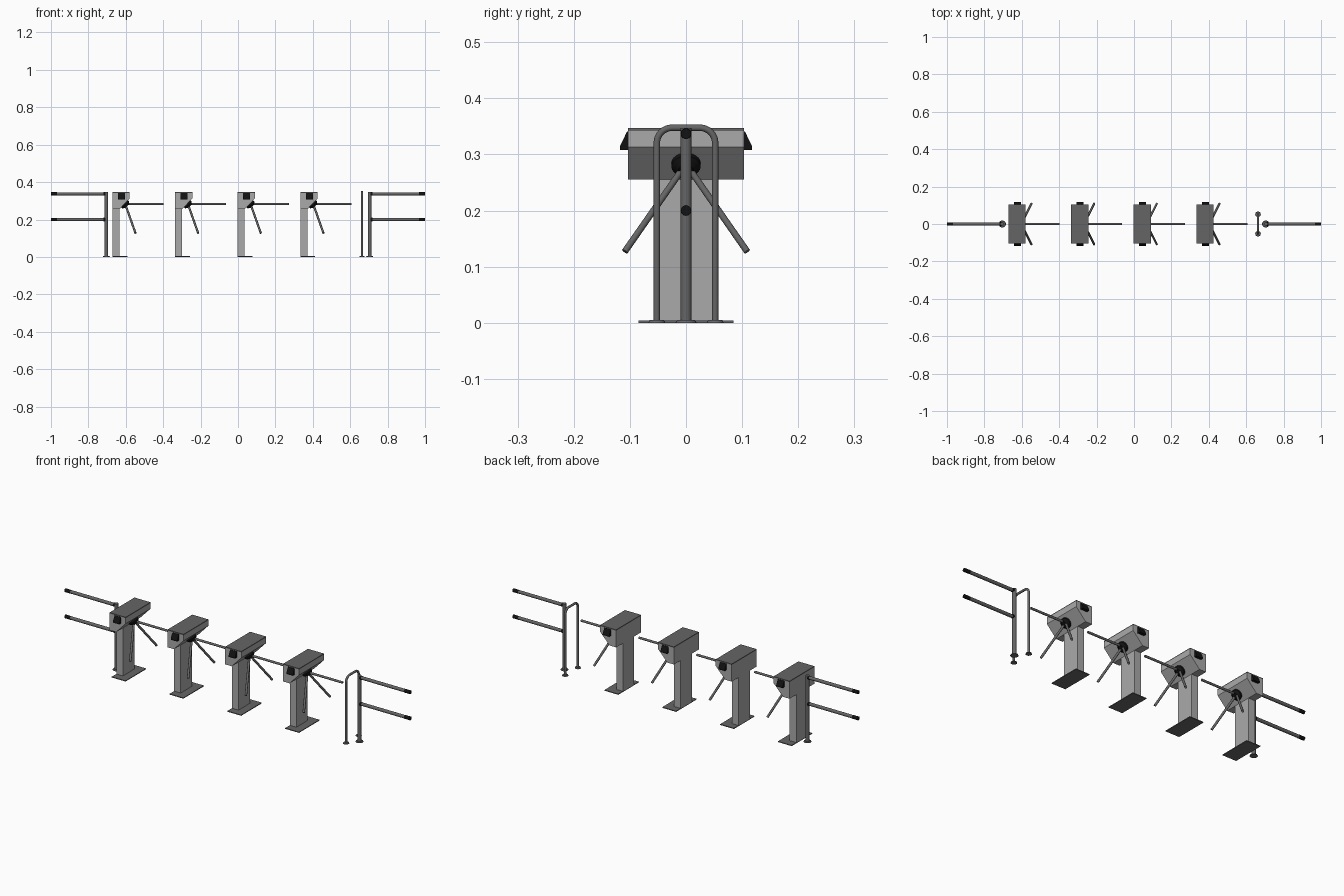
import bpy, bmesh, math
from mathutils import Vector

cube = bpy.data.objects.get("Cube")
if cube:
    bpy.data.objects.remove(cube, do_unlink=True)


def material(name, value):
    m = bpy.data.materials.new(name)
    m.use_nodes = True
    colour = (value, value, value, 1)
    m.diffuse_color = colour
    m.node_tree.nodes["Principled BSDF"].inputs["Base Color"].default_value = colour
    return m


STEEL = material("light steel", 0.40)
DARK = material("dark steel", 0.13)
BLACK = material("black plastic", 0.006)


def finish(name, bm, mat, smooth=False):
    bmesh.ops.recalc_face_normals(bm, faces=bm.faces)
    mesh = bpy.data.meshes.new(name)
    bm.to_mesh(mesh)
    bm.free()
    mesh.materials.append(mat)
    ob = bpy.data.objects.new(name, mesh)
    bpy.context.collection.objects.link(ob)
    if smooth:
        bpy.ops.object.select_all(action='DESELECT')
        ob.select_set(True)
        bpy.context.view_layer.objects.active = ob
        bpy.ops.object.shade_smooth_by_angle(angle=math.radians(40))
    return ob


def prism(name, points, axis, lo, hi, mat):
    """Extrude a profile along x (points are y, z) or along y (points are x, z)."""
    bm = bmesh.new()
    place = (lambda a, b: (lo, a, b)) if axis == "x" else (lambda a, b: (a, lo, b))
    face = bm.faces.new([bm.verts.new(place(a, b)) for a, b in points])
    new = bmesh.ops.extrude_face_region(bm, geom=[face])["geom"]
    shift = Vector((hi - lo, 0, 0)) if axis == "x" else Vector((0, hi - lo, 0))
    bmesh.ops.translate(bm, vec=shift, verts=[v for v in new if isinstance(v, bmesh.types.BMVert)])
    return finish(name, bm, mat)


def box(name, x0, x1, half_y, z0, z1, mat):
    return prism(name, [(x0, z0), (x1, z0), (x1, z1), (x0, z1)], "y", -half_y, half_y, mat)


def rod(name, a, b, r, mat, r2=None, sides=20):
    a, b = Vector(a), Vector(b)
    bm = bmesh.new()
    bmesh.ops.create_cone(bm, cap_ends=True, segments=sides, radius1=r,
                          radius2=r if r2 is None else r2, depth=(b - a).length)
    bm.transform((b - a).to_track_quat('Z', 'Y').to_matrix().to_4x4())
    bmesh.ops.translate(bm, vec=(a + b) / 2, verts=bm.verts)
    return finish(name, bm, mat, True)


def flange(name, x, y, r):
    rod(name, (x, y, 0), (x, y, 0.005), r, DARK, r * 0.85)


# Turnstiles: a column on a plate, a chamfered head, end readers, hub and three arms
def turnstile(x):
    box("base_plate", x, x + 0.08, 0.085, 0, 0.004, DARK)
    box("column", x, x + 0.038, 0.047, 0.004, 0.257, STEEL)
    prism("head", [(x, 0.255), (x + 0.038, 0.255), (x + 0.093, 0.313),
                   (x + 0.093, 0.342), (x, 0.342)], "y", -0.103, 0.103, STEEL)
    box("head_lid", x, x + 0.093, 0.103, 0.342, 0.347, DARK)
    for s in (-1, 1):
        prism("end_reader", [(s * 0.102, 0.308), (s * 0.118, 0.308), (s * 0.118, 0.314),
                             (s * 0.105, 0.341), (s * 0.102, 0.341)],
              "x", x + 0.030, x + 0.067, BLACK)
    mid = Vector((x + 0.0655, 0, 0.284))
    out = Vector((1, 0, -1)).normalized()
    rod("hub_disc", mid - out * 0.003, mid + out * 0.008, 0.026, BLACK, sides=24)
    rod("hub_cap", mid + out * 0.008, mid + out * 0.019, 0.026, BLACK, 0.014, 24)
    root = Vector((x + 0.069, 0, 0.283))
    for tip in ((0.205, 0, 0), (0.055, 0.109, -0.156), (0.055, -0.109, -0.156)):
        rod("arm", root, root + Vector(tip), 0.0058, DARK)


for i in range(4):
    turnstile(-0.672 + 0.335 * i)

# Side railings: a post and two capped rails, mirrored to both ends
for s in (-1, 1):
    px = s * 0.704
    rod("rail_post", (px, 0, 0), (px, 0, 0.347), 0.01, DARK)
    flange("post_flange", px, 0, 0.019)
    for z in (0.337, 0.2):
        rod("rail", (px, 0, z), (s * 0.97, 0, z), 0.0085, DARK)
        rod("rail_collar", (px, 0, z), (px + s * 0.014, 0, z), 0.0095, BLACK)
        rod("rail_end_cap", (s * 0.968, 0, z), (s, 0, z), 0.0092, BLACK)

# Hoop barrier: a bent tube with rounded top corners
HX, HALF, TOP, BEND = 0.663, 0.052, 0.3475, 0.027
path = [(HX, -HALF, 0)]
for side, start in ((-1, 180), (1, 90)):
    for k in range(9):
        a = math.radians(start - 90 * k / 8)
        path.append((HX, side * (HALF - BEND) + BEND * math.cos(a), TOP - BEND + BEND * math.sin(a)))
path.append((HX, HALF, 0))
curve = bpy.data.curves.new("hoop_path", 'CURVE')
curve.dimensions = '3D'
curve.bevel_depth = 0.0058
curve.bevel_resolution = 4
curve.use_fill_caps = True
spline = curve.splines.new('POLY')
spline.points.add(len(path) - 1)
for p, co in zip(spline.points, path):
    p.co = (*co, 1)
temp = bpy.data.objects.new("hoop_path", curve)
bpy.context.collection.objects.link(temp)
bpy.context.view_layer.update()
bm = bmesh.new()
tube = bpy.data.meshes.new_from_object(temp.evaluated_get(bpy.context.evaluated_depsgraph_get()))
bm.from_mesh(tube)
bpy.data.objects.remove(temp, do_unlink=True)
finish("hoop_barrier", bm, DARK, True)
for s in (-1, 1):
    flange("hoop_flange", HX, s * HALF, 0.015)
